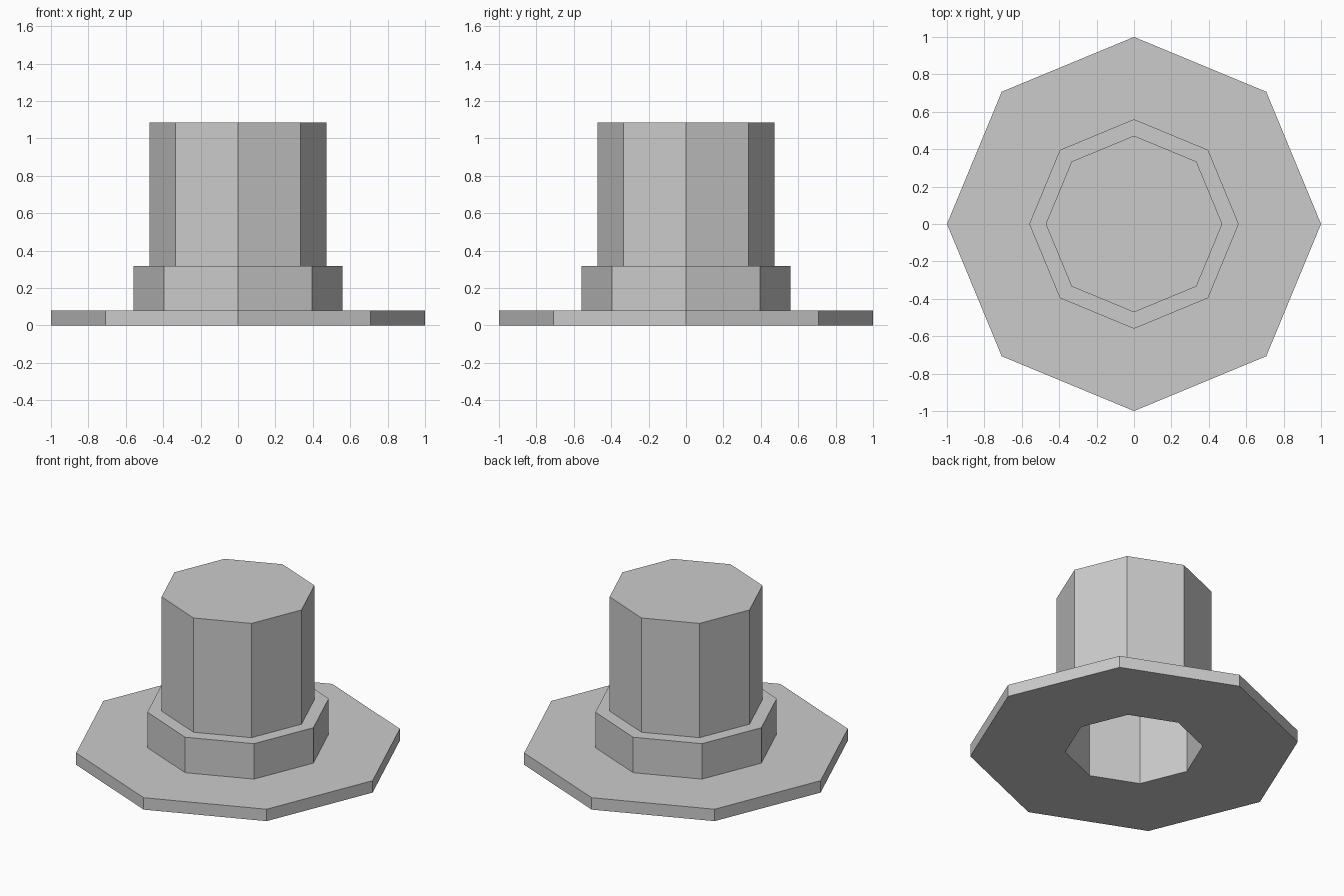
import bpy
import bmesh
from math import cos, sin, tau

cube = bpy.data.objects.get("Cube")
if cube:
    bpy.data.objects.remove(cube, do_unlink=True)

SIDES = 8

grey = bpy.data.materials.new("light_grey")
grey.use_nodes = True
colour = (0.6, 0.6, 0.6, 1)
grey.diffuse_color = colour
grey.node_tree.nodes["Principled BSDF"].inputs["Base Color"].default_value = colour


def lathe(name, profile):
    """Turn a (radius, height) profile into a flat-sided solid, capped at its ends."""
    bm = bmesh.new()
    rings = [[bm.verts.new((r * cos(tau * i / SIDES), r * sin(tau * i / SIDES), z))
              for i in range(SIDES)] for r, z in profile]
    for low, high in zip(rings, rings[1:]):
        for i in range(SIDES):
            j = (i + 1) % SIDES
            bm.faces.new((low[i], low[j], high[j], high[i]))
    bm.faces.new(rings[0])
    bm.faces.new(rings[-1])
    bmesh.ops.recalc_face_normals(bm, faces=bm.faces)
    mesh = bpy.data.meshes.new(name)
    bm.to_mesh(mesh)
    bm.free()
    mesh.materials.append(grey)
    obj = bpy.data.objects.new(name, mesh)
    bpy.context.collection.objects.link(obj)
    return obj


# One hollow shell: inner ceiling, inner wall, brim, band, crown and flat top
inner, crown, band, brim = 0.42, 0.472, 0.56, 1.0
lathe("top_hat", [
    (inner, 1.03), (inner, 0),
    (brim, 0), (brim, 0.08),
    (band, 0.08), (band, 0.318),
    (crown, 0.318), (crown, 1.085),
])
